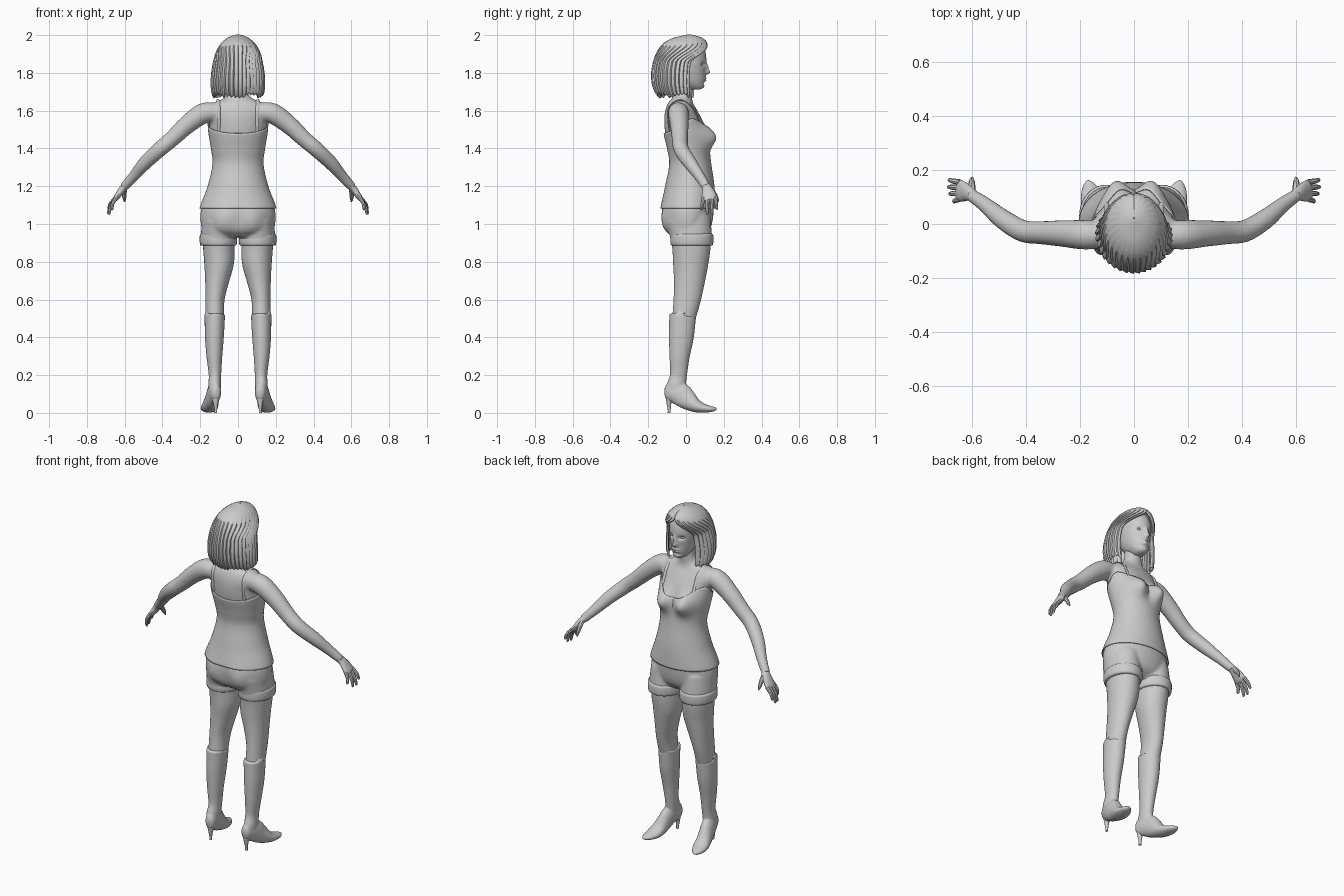
import bpy, bmesh, math, random
from mathutils import Vector

if "Cube" in bpy.data.objects:
    bpy.data.objects.remove(bpy.data.objects["Cube"])

random.seed(4)
MAT = bpy.data.materials.new("light_grey")
MAT.diffuse_color = (0.6, 0.6, 0.6, 1)
MAT.use_nodes = True
MAT.node_tree.nodes["Principled BSDF"].inputs["Base Color"].default_value = MAT.diffuse_color


def finish(name, bm, solid=0.0, voxel=0.0, smooth=4):
    bmesh.ops.recalc_face_normals(bm, faces=bm.faces)
    me = bpy.data.meshes.new(name)
    bm.to_mesh(me)
    bm.free()
    me.materials.append(MAT)
    ob = bpy.data.objects.new(name, me)
    bpy.context.collection.objects.link(ob)
    if voxel:
        m = ob.modifiers.new("blend", "REMESH")
        m.mode = "VOXEL"
        m.voxel_size = voxel
        m.use_smooth_shade = True
        m = ob.modifiers.new("soften", "SMOOTH")
        m.iterations = smooth
    if solid:
        m = ob.modifiers.new("thickness", "SOLIDIFY")
        m.thickness = solid
        m.offset = 0
    return ob


def skin(bm, rows, wrap=True, cap=True):
    vs = [[bm.verts.new(p) for p in r] for r in rows]
    n = len(rows[0])
    for a, b in zip(vs, vs[1:]):
        for i in range(n if wrap else n - 1):
            j = (i + 1) % n
            bm.faces.new((a[i], a[j], b[j], b[i]))
    if cap:
        bm.faces.new(vs[0])
        bm.faces.new(vs[-1])


def loft(bm, pts, ref=(1, 0, 0), side=1, n=24, sub=4):
    """Elliptical tube through (x, y, z, radius along ref, other radius)."""
    P = [p if len(p) == 5 else (*p, p[3]) for p in pts]
    Q = []
    for i in range(len(P) - 1):
        p0, p1, p2, p3 = P[max(i - 1, 0)], P[i], P[i + 1], P[min(i + 2, len(P) - 1)]
        for k in range(sub):
            t = k / sub
            Q.append([b + .5 * t * (c - a + t * (2*a - 5*b + 4*c - d + t * (3*(b - c) + d - a)))
                      for a, b, c, d in zip(p0, p1, p2, p3)])
    Q.append(list(P[-1]))
    rows = []
    for i, q in enumerate(Q):
        t = (Vector(Q[min(i + 1, len(Q) - 1)][:3]) - Vector(Q[max(i - 1, 0)][:3])).normalized()
        a = Vector(ref)
        a = (a - t * a.dot(t)).normalized()
        b = t.cross(a)
        row = []
        for k in range(n):
            g = 2 * math.pi * k / n
            v = Vector(q[:3]) + a * q[3] * math.cos(g) + b * q[4] * math.sin(g)
            row.append((v.x * side, v.y, v.z))
        rows.append(row)
    skin(bm, rows)


def sample(tbl, z):
    """Smooth lookup of half width, front y and back y at a height."""
    z = min(max(z, tbl[0][0]), tbl[-1][0])
    i = max(k for k in range(len(tbl) - 1) if tbl[k][0] <= z)
    h = tbl[i + 1][0] - tbl[i][0]
    t = (z - tbl[i][0]) / h

    def slope(k, c):
        a, b = tbl[max(k - 1, 0)], tbl[min(k + 1, len(tbl) - 1)]
        return (b[c] - a[c]) / (b[0] - a[0]) * h
    return [(2*t**3 - 3*t*t + 1) * tbl[i][c] + (t**3 - 2*t*t + t) * slope(i, c)
            + (3*t*t - 2*t**3) * tbl[i + 1][c] + (t**3 - t*t) * slope(i + 1, c) for c in (1, 2, 3)]


def bump(x, z, cx, cz, sx, sz):
    return math.exp(-((abs(x) - cx) / sx) ** 2 - ((z - cz) / sz) ** 2)


def ring(fn, z, n=64):
    return [fn(2 * math.pi * k / n, z) for k in range(n)]


TORSO = [(.93, .13, .07, -.06), (.96, .175, .11, -.095), (1.0, .19, .13, -.11), (1.08, .188, .14, -.118),
         (1.2, .15, .14, -.10), (1.32, .126, .125, -.08), (1.4, .135, .115, -.092), (1.48, .148, .105, -.11),
         (1.55, .155, .085, -.115), (1.6, .165, .06, -.11), (1.64, .135, .037, -.095),
         (1.665, .075, .032, -.075), (1.70, .05, .035, -.06), (1.76, .045, .035, -.055)]


def torso(g, z, off=0.0):
    w, f, b = sample(TORSO, z)
    c, s = math.cos(g), math.sin(g)
    x, y = (w + off) * c, (f + b) / 2 + ((f - b) / 2 + off) * s
    if s > 0:
        y += .055 * bump(x, z, .07, 1.46, .05, .058) * min(1, 2 * s)
    else:
        y -= .018 * bump(x, z, .085, 1.01, .06, .07) * min(1, -2 * s)
    return (x, y, z)


# body: torso, neck, arms and upper legs blended together
LEG = [(.10, .012, 1.03, .086, .11), (.102, .028, .90, .084, .104), (.10, .025, .80, .08, .095),
       (.111, .018, .70, .064, .083), (.122, .006, .60, .051, .073), (.123, -.012, .50, .049, .062),
       (.124, -.02, .44, .044, .055)]
ARM = [(.12, -.04, 1.59, .05), (.185, -.04, 1.585, .055), (.27, -.035, 1.525, .049), (.35, -.032, 1.45, .043),
       (.415, -.025, 1.395, .041), (.49, .02, 1.325, .037), (.55, .07, 1.255, .029), (.605, .108, 1.195, .024)]
bm = bmesh.new()
skin(bm, [ring(torso, .96 + .8 * i / 80) for i in range(81)])
for s in (1, -1):
    loft(bm, LEG, side=s)
    loft(bm, ARM, ref=(0, 1, 0), side=s)
finish("body", bm, voxel=.008, smooth=6)

# shorts with rolled cuffs
bm = bmesh.new()
skin(bm, [ring(lambda g, z: torso(g, z, .007), .93 + .17 * i / 20) for i in range(21)])
for s in (1, -1):
    loft(bm, [(.10, .012, 1.03, .09, .118), (.102, .025, .95, .094, .112), (.104, .03, .9, .092, .11)], side=s)
finish("shorts", bm, voxel=.008)
for s, side in ((1, "right"), (-1, "left")):
    bm = bmesh.new()
    loft(bm, [(.104, .031, z, .089 + r, .104 + r) for z, r in
              ((.885, 0), (.89, .007), (.905, .01), (.93, .01), (.943, .008), (.949, 0))], side=s, n=40, sub=2)
    finish(side + "_cuff", bm)


# sleeveless top with a scooped neckline, and its straps
def shirt(g, t):
    s = math.sin(g)
    top = 1.52 + .04 * s if s < 0 else 1.52 + .04 * math.sin(math.pi * s) - .03 * s ** 4
    return torso(g, 1.082 + (top - 1.082) * t, .006 + .008 * (1 - t) ** 4)


bm = bmesh.new()
skin(bm, [ring(shirt, i / 40, 80) for i in range(41)], cap=False)
finish("camisole", bm, solid=.005)


def on_torso(x, z, sign):
    g = math.acos(x / sample(TORSO, z)[0])
    return (*torso(sign * g, z, .004), .009, .004)


for s, side in ((1, "right"), (-1, "left")):
    bm = bmesh.new()
    loft(bm, [on_torso(.1, z, 1) for z in (1.53, 1.575, 1.62)] + [(.105, -.03, 1.657, .009, .004)]
         + [on_torso(.1, z, -1) for z in (1.62, 1.55, 1.475)], side=s, n=8)
    finish(side + "_strap", bm)

# hands
for s, side in ((1, "right"), (-1, "left")):
    bm = bmesh.new()
    loft(bm, [(.585, .096, 1.215, .021, .02), (.61, .112, 1.188, .027, .019), (.63, .12, 1.16, .037, .017),
              (.648, .124, 1.135, .04, .014), (.655, .126, 1.125, .034, .008)], ref=(0, 1, 0), side=s, n=16)
    for y0, tip in ((.093, (.668, .082, 1.075)), (.114, (.685, .112, 1.05)),
                    (.135, (.69, .138, 1.052)), (.155, (.688, .164, 1.078))):
        a, b = Vector((.645, y0, 1.14)), Vector(tip)
        m = a.lerp(b, .55) + Vector((.006, 0, .003))
        loft(bm, [(*a, .011), (*m, .0095), (*a.lerp(b, .93), .007), (*b, .003)], ref=(0, 1, 0), side=s, n=8)
    loft(bm, [(.603, .118, 1.195, .015), (.602, .145, 1.165, .013), (.602, .162, 1.138, .01), (.6, .172, 1.118, .004)],
         side=s, n=8)
    finish(side + "_hand", bm)

# high heeled boots
BOOT = [(.126, -.058, .085, .029, .04), (.124, -.052, .14, .034, .05), (.122, -.04, .20, .033, .045),
        (.125, -.034, .30, .042, .054), (.125, -.025, .40, .05, .066), (.123, -.018, .505, .054, .071),
        (.123, -.017, .517, .056, .073)]
FOOT = [(-.113, .085, .125, .012), (-.10, .062, .15, .026), (-.07, .052, .165, .033), (-.03, .037, .16, .036),
        (.005, .016, .125, .038), (.05, .002, .076, .043), (.09, 0, .051, .043), (.13, .004, .037, .032),
        (.152, .01, .031, .018), (.163, .016, .026, .004)]
for s, side in ((1, "right"), (-1, "left")):
    bm = bmesh.new()
    loft(bm, BOOT, side=s, n=28)
    loft(bm, [(.137 + .21 * y, y, (a + b) / 2, w, (b - a) / 2) for y, a, b, w in FOOT], side=s, n=20)
    finish(side + "_boot", bm, voxel=.006, smooth=3)
    bm = bmesh.new()
    loft(bm, [(.118, -.085, .09, .024), (.118, -.09, .055, .014), (.118, -.089, .02, .008), (.118, -.089, 0, .008)],
         side=s, n=12)
    finish(side + "_heel", bm)

# head with nose, lips, brow and eye sockets
HEAD = [(1.712, .02, .075, .01), (1.722, .034, .093, -.01), (1.75, .054, .099, -.05), (1.80, .07, .103, -.09),
        (1.86, .078, .108, -.10), (1.92, .078, .10, -.10), (1.96, .055, .075, -.08), (1.98, .02, .03, -.03)]


def head(g, z):
    w, f, b = sample(HEAD, z)
    x, y = w * math.cos(g), (f + b) / 2 + (f - b) / 2 * math.sin(g)
    if math.sin(g) > 0:
        y += .02 * bump(x, z, 0, 1.803, .012, .012) + .013 * bump(x, z, 0, 1.825, .01, .022)
        y += .008 * bump(x, z, 0, 1.773, .02, .006) + .008 * bump(x, z, 0, 1.76, .016, .006)
        y -= .013 * bump(x, z, .033, 1.845, .016, .012) + .005 * bump(x, z, 0, 1.745, .03, .007)
    return (x, y, z)


bm = bmesh.new()
skin(bm, [ring(head, 1.712 + .268 * i / 70, 96) for i in range(71)])
finish("head", bm)
for s, side in ((1, "right"), (-1, "left")):
    bm = bmesh.new()
    y = head(math.acos(.033 / sample(HEAD, 1.845)[0]), 1.845)[1]
    bmesh.ops.create_uvsphere(bm, u_segments=16, v_segments=10, radius=.011)
    for v in bm.verts:
        v.co = (v.co.x * 1.2 + .033 * s, v.co.y + y - .006, v.co.z * .7 + 1.845)
    finish(side + "_eye", bm)

# bobbed hair in stepped strands, open over the face
HAIR = [(1.655, .122, .085, -.125), (1.70, .134, .10, -.158), (1.75, .138, .105, -.174), (1.82, .132, .11, -.174),
        (1.9, .114, .115, -.152), (1.95, .088, .11, -.118), (1.98, .055, .085, -.068), (1.994, .024, .045, -.01),
        (1.999, .002, .022, .018)]
STRANDS, PER = 26, 5
drop = [random.uniform(0, .02) for _ in range(STRANDS)]


def hair(i, v):
    strand, saw = min(i // PER, STRANDS - 1), (i % PER) / (PER - 1)
    k = 2 * i / (STRANDS * PER - 1) - 1
    z = 1.999 - (.334 - drop[strand] - .02 * abs(saw - .5)) * v ** 1.5
    t = min(max((1.965 - z) / .11, 0), 1)
    gap = math.radians(66 if k > 0 else 52) * t * t * (3 - 2 * t)
    g = -math.pi / 2 + k * (math.pi - gap)
    w, f, b = sample(HAIR, z)
    r = (1 + .055 * (saw - .5) * min(1, 2 * v)) * (1 - .14 * k ** 8 * t)
    return (w * r * math.cos(g), (f + b) / 2 + (f - b) / 2 * r * math.sin(g), z)


bm = bmesh.new()
skin(bm, [[hair(i, j / 40) for i in range(STRANDS * PER)] for j in range(41)], wrap=False, cap=False)
finish("hair", bm, solid=.01)

# smooth shading with crisp edges kept
for ob in bpy.context.collection.objects:
    ob.select_set(True)
    bpy.context.view_layer.objects.active = ob
bpy.ops.object.shade_smooth_by_angle(angle=math.radians(40))
